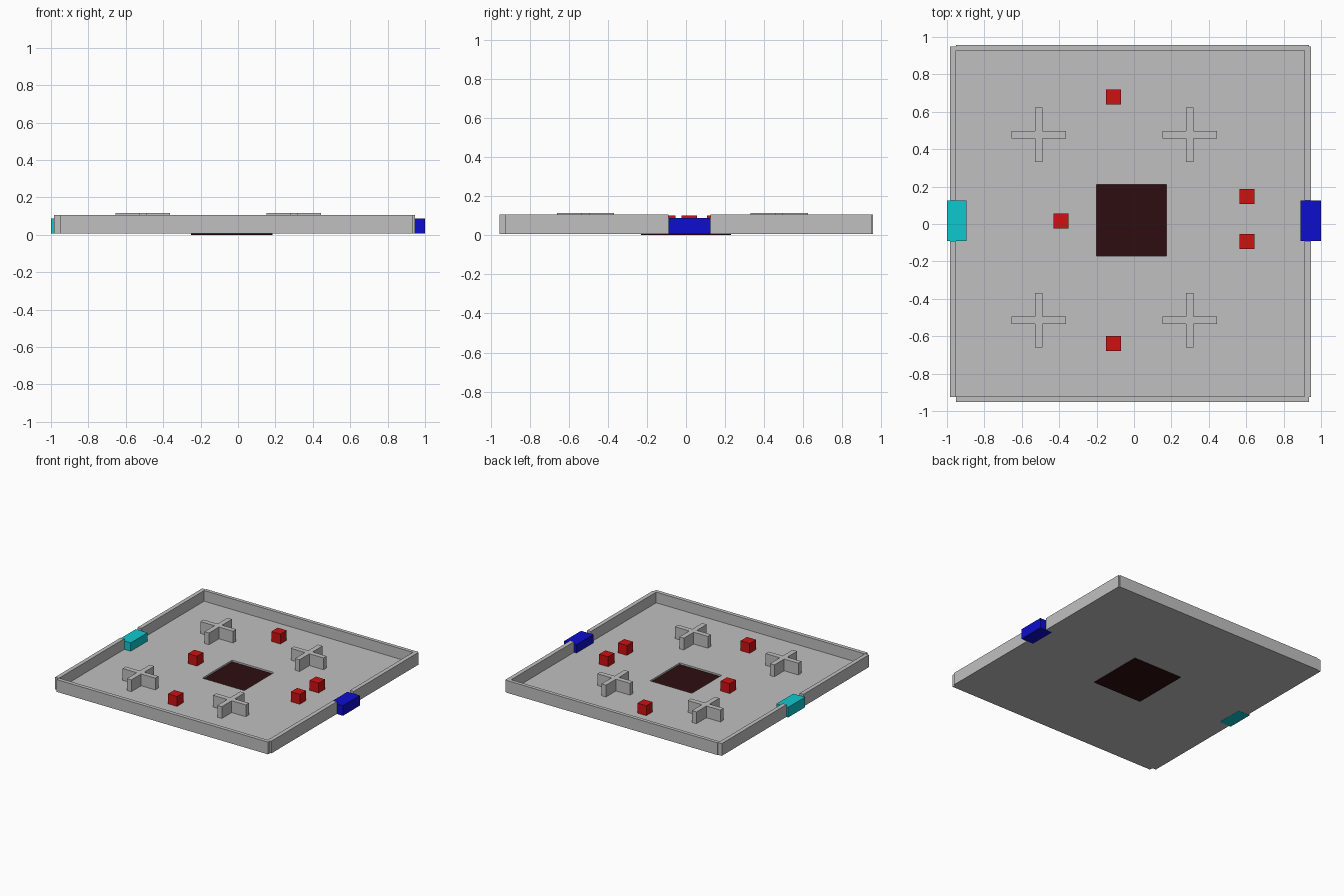
import bpy
import bmesh

if "Cube" in bpy.data.objects:
    bpy.data.objects.remove(bpy.data.objects["Cube"], do_unlink=True)


def material(name, rgb):
    mat = bpy.data.materials.new(name)
    mat.use_nodes = True
    color = (*rgb, 1)
    mat.diffuse_color = color
    mat.node_tree.nodes["Principled BSDF"].inputs["Base Color"].default_value = color
    return mat


gray = material("light gray", (0.53, 0.53, 0.53))
red = material("red", (0.61, 0.006, 0.006))
blue = material("blue", (0.004, 0.004, 0.62))
cyan = material("cyan", (0.004, 0.58, 0.62))
maroon = material("dark maroon", (0.027, 0.004, 0.005))


def add_box(bm, xs, ys, zs):
    verts = bmesh.ops.create_cube(bm, size=1)["verts"]
    for v in verts:
        v.co = [r[0] if c < 0 else r[1] for c, r in zip(v.co, (xs, ys, zs))]


def boxes(name, mat, *ranges):
    bm = bmesh.new()
    for r in ranges:
        add_box(bm, *r)
    mesh = bpy.data.meshes.new(name)
    bm.to_mesh(mesh)
    bm.free()
    mesh.materials.append(mat)
    obj = bpy.data.objects.new(name, mesh)
    bpy.context.collection.objects.link(obj)
    return obj


BASE, FLOOR, RIM = 0.007, 0.02, 0.106
X0, X1, Y0, Y1 = -0.953, 0.935, -0.953, 0.957
HX0, HX1, HY0, HY1 = -0.20, 0.175, -0.17, 0.21
slab = (BASE, FLOOR)

# Floor with a square opening in the middle
boxes("floor", gray,
      ((X0, HX0), (Y0, Y1), slab), ((HX1, X1), (Y0, Y1), slab),
      ((HX0, HX1), (Y0, HY0), slab), ((HX0, HX1), (HY1, Y1), slab))

# Plate under the opening
boxes("centre_plate", maroon, ((-0.25, 0.185), (-0.23, 0.23), (0, BASE)))

# Rim walls; the side walls are split by the gates
rim = (BASE, RIM)
boxes("front_wall", gray, ((X0, X1), (Y0, -0.922), rim))
boxes("back_wall", gray, ((X0, X1), (0.928, Y1), rim))
GATE = (-0.09, 0.125)
for name, xs in (("right_wall", (-0.985, -0.952)), ("left_wall", (0.912, 0.946))):
    boxes(name, gray, (xs, (-0.925, GATE[0]), rim), (xs, (GATE[1], 0.95), rim))

# Gate blocks
boxes("right_gate", cyan, ((-1, -0.895), GATE, (BASE - 0.001, 0.088)))
boxes("left_gate", blue, ((0.89, 1), GATE, (BASE - 0.001, 0.088)))

# Cross-shaped obstacles
LONG, THIN = 0.146, 0.02
for i, (x, y) in enumerate((x, y) for x in (-0.51, 0.298) for y in (-0.515, 0.477)):
    zs = (FLOOR - 0.002, 0.115)
    boxes(f"cross_{i + 1}", gray,
          ((x - LONG, x + LONG), (y - THIN, y + THIN), zs),
          ((x - THIN, x + THIN), (y - LONG, y + LONG), zs))

# Small cubes
SPOTS = ((-0.11, 0.68), (-0.11, -0.638), (-0.39, 0.017), (0.605, 0.147), (0.605, -0.093))
for i, (x, y) in enumerate(SPOTS):
    boxes(f"small_cube_{i + 1}", red,
          ((x - 0.04, x + 0.04), (y - 0.04, y + 0.04), (FLOOR - 0.002, 0.1)))
